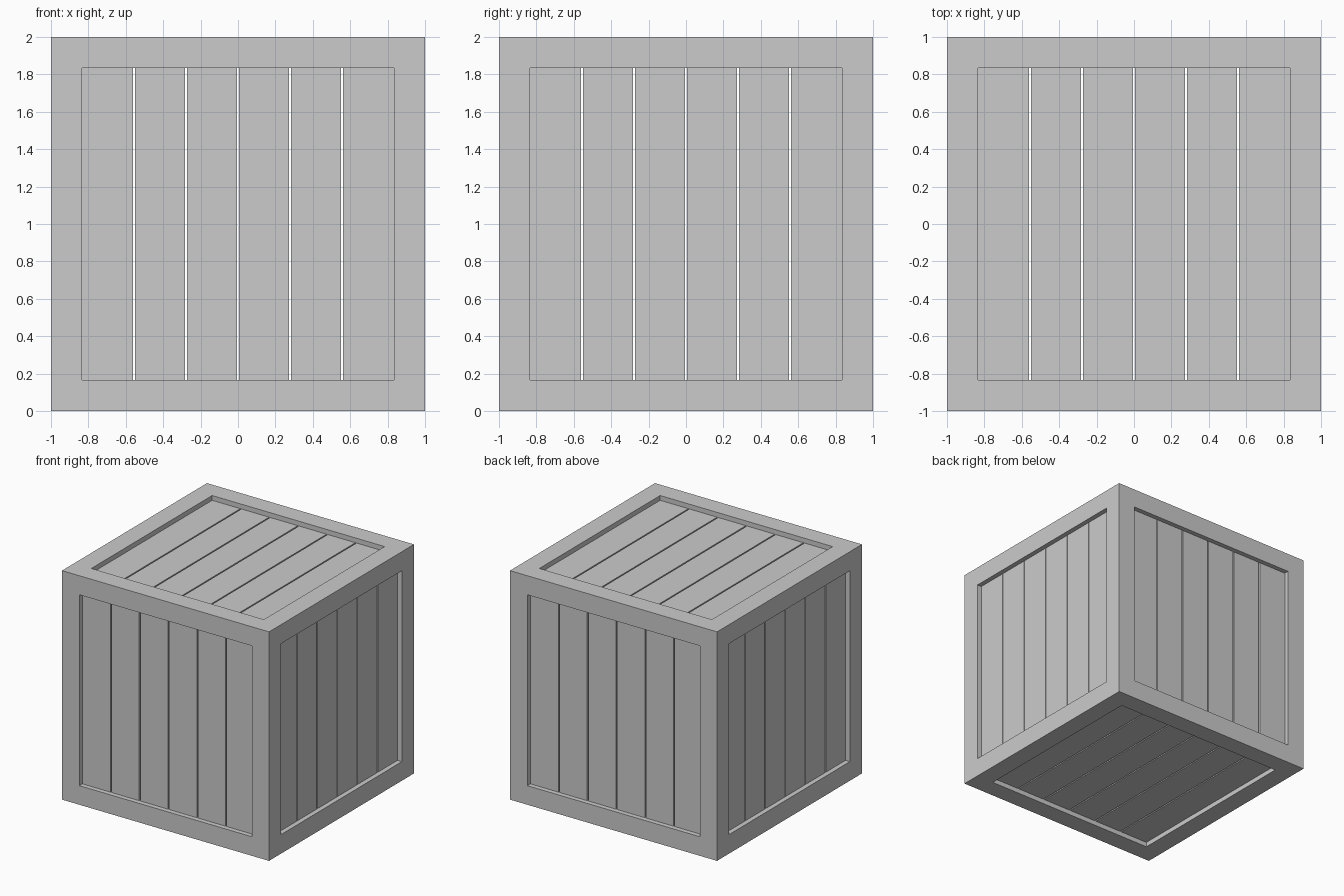
import bpy, bmesh
from math import pi
from mathutils import Matrix, Vector

if "Cube" in bpy.data.objects:
    bpy.data.objects.remove(bpy.data.objects["Cube"])

BEAM = 1 / 6          # frame beam thickness
RECESS = 0.042        # planks sit this far behind the frame face
THICK = 0.083         # plank thickness
GAP = 0.011           # slit between planks
COUNT = 6
OPEN = 2 * (1 - BEAM)  # size of each square opening
CENTRE = Matrix.Translation((0, 0, 1))


def finish(name, bm):
    bmesh.ops.recalc_face_normals(bm, faces=bm.faces)
    mesh = bpy.data.meshes.new(name)
    bm.to_mesh(mesh)
    bm.free()
    obj = bpy.data.objects.new(name, mesh)
    bpy.context.collection.objects.link(obj)
    return obj


# Frame: the twelve edge beams of the cube as one closed skin
def solid(cell):
    return all(0 <= c <= 2 for c in cell) and sum(c != 1 for c in cell) >= 2


cuts = [-1, -1 + BEAM, 1 - BEAM, 1]
bm = bmesh.new()
cells = [(i, j, k) for i in range(3) for j in range(3) for k in range(3)]
for cell in filter(solid, cells):
    for axis in range(3):
        for step in (-1, 1):
            near = list(cell)
            near[axis] += step
            if solid(near):
                continue
            u, v = (axis + 1) % 3, (axis + 2) % 3
            corners = []
            for du, dv in ((0, 0), (1, 0), (1, 1), (0, 1)):
                p = list(cell)
                p[axis] += (step + 1) // 2
                p[u] += du
                p[v] += dv
                corners.append(bm.verts.new([cuts[n] for n in p]))
            bm.faces.new(corners if step > 0 else corners[::-1])
bmesh.ops.remove_doubles(bm, verts=bm.verts, dist=1e-4)
bmesh.ops.transform(bm, matrix=CENTRE, verts=bm.verts)
finish("crate_frame", bm)


# Planked panels: built facing -y with upright planks, then turned into place
def panel(name, turn):
    bm = bmesh.new()
    pitch = OPEN / COUNT
    for i in range(COUNT):
        left = -OPEN / 2 + i * pitch + (GAP / 2 if i else 0)
        right = -OPEN / 2 + (i + 1) * pitch - (GAP / 2 if i < COUNT - 1 else 0)
        place = Matrix.Translation(((left + right) / 2, -1 + RECESS + THICK / 2, 0))
        size = Matrix.Diagonal(Vector((right - left, THICK, OPEN, 1)))
        bmesh.ops.create_cube(bm, size=1, matrix=place @ size)
    bmesh.ops.transform(bm, matrix=CENTRE @ turn, verts=bm.verts)
    finish(name, bm)


for i, side in enumerate(("front", "right", "back", "left")):
    panel(side + "_planks", Matrix.Rotation(i * pi / 2, 4, 'Z'))
panel("top_planks", Matrix.Rotation(-pi / 2, 4, 'X'))
panel("bottom_planks", Matrix.Rotation(pi / 2, 4, 'X'))
